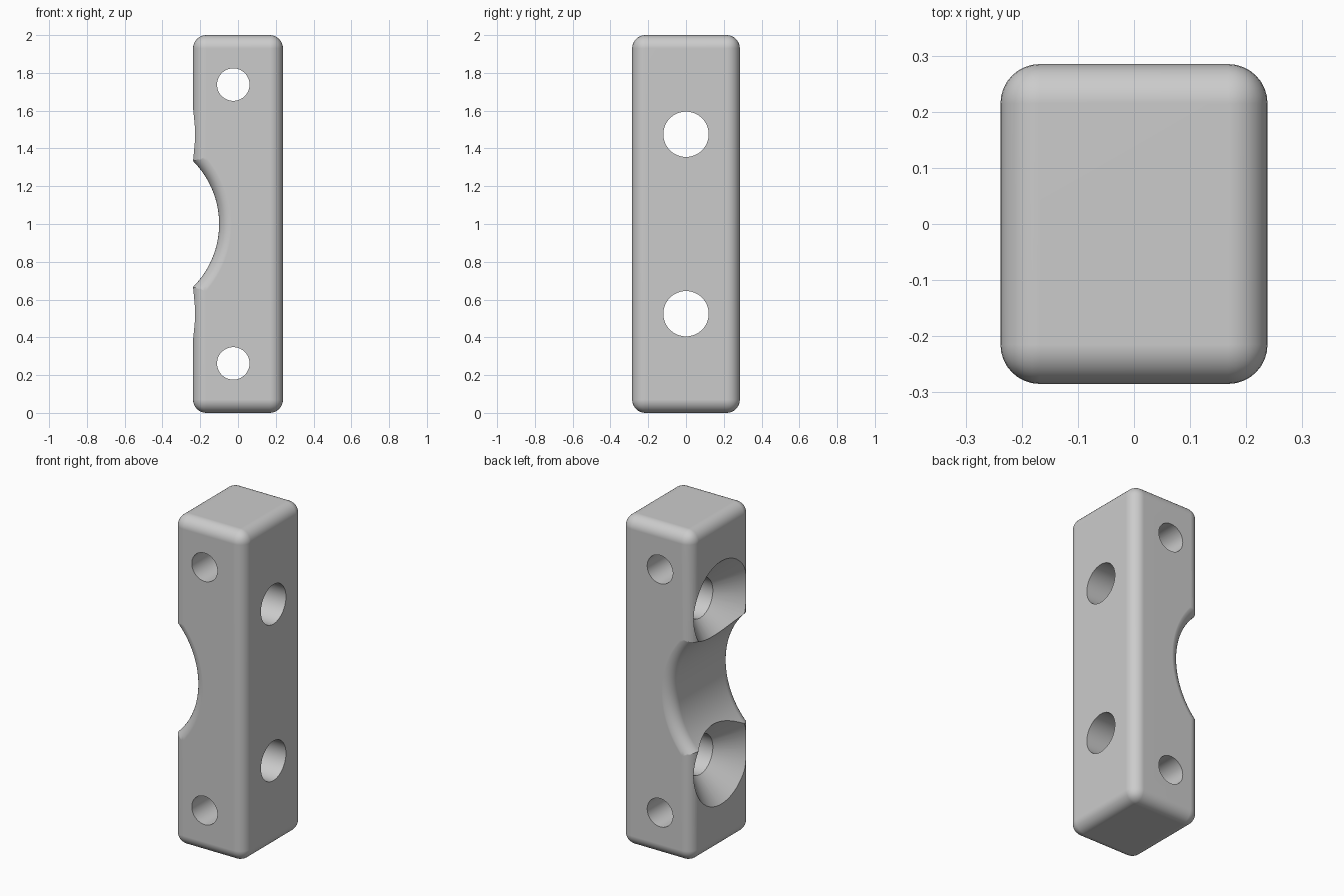
import bpy
import bmesh
from math import cos, sin, pi, radians
from mathutils import Matrix, Vector

default = bpy.data.objects.get("Cube")
if default:
    bpy.data.objects.remove(default, do_unlink=True)

W, D, H = 0.476, 0.57, 2.0   # block size
FILLET = 0.07

grey = bpy.data.materials.new("plain grey")
grey.use_nodes = True
colour = (0.6, 0.6, 0.6, 1)
grey.diffuse_color = colour
grey.node_tree.nodes["Principled BSDF"].inputs["Base Color"].default_value = colour


def make_object(name, bm):
    bmesh.ops.recalc_face_normals(bm, faces=bm.faces)
    mesh = bpy.data.meshes.new(name)
    bm.to_mesh(mesh)
    bm.free()
    mesh.materials.append(grey)
    obj = bpy.data.objects.new(name, mesh)
    bpy.context.collection.objects.link(obj)
    return obj


def lathe(name, profile, axis, centre, sides=64):
    """Closed solid turned from (radius, distance along axis) points."""
    bm = bmesh.new()
    rings = [[bm.verts.new((r * cos(2 * pi * i / sides), r * sin(2 * pi * i / sides), h))
              for i in range(sides)] for r, h in profile]
    for a, b in zip(rings, rings[1:]):
        for i in range(sides):
            j = (i + 1) % sides
            bm.faces.new((a[i], a[j], b[j], b[i]))
    bm.faces.new(rings[0])
    bm.faces.new(rings[-1])
    turn = Vector((0, 0, 1)).rotation_difference(Vector(axis)).to_matrix().to_4x4()
    bm.transform(Matrix.Translation(centre) @ turn)
    return make_object(name, bm)


# Rounded block
bm = bmesh.new()
bmesh.ops.create_cube(bm, size=1)
bm.transform(Matrix.Translation((0, 0, H / 2)) @ Matrix.Diagonal((W, D, H, 1)))
bmesh.ops.bevel(bm, geom=bm.edges[:], offset=FILLET, offset_type='OFFSET',
                segments=8, profile=0.5, affect='EDGES')
block = make_object("clamp_block", bm)

# Round saddle in the -x side, flared to round its front and back rims
saddle_radius = 0.471
flare = []
for i in range(9):
    a = radians(90) * i / 8
    flare.append((saddle_radius + FILLET * (1 - cos(a)), D / 2 - FILLET + FILLET * sin(a) + 0.0005))
flare.append((saddle_radius + FILLET, D))
profile = [(r, -h) for r, h in reversed(flare)] + flare
cutters = [lathe("saddle_cutter", profile, (0, 1, 0), (-0.571, 0, 1), 128)]

for z_sign in (-1, 1):
    # Small cross holes, front to back
    cutters.append(lathe("cross_hole_cutter", [(0.086, -D), (0.086, D)],
                         (0, 1, 0), (-0.025, 0, 1 + 0.738 * z_sign)))
    # Bolt holes, side to side, with a 45 degree countersink on -x
    bolt_r, sink_r, out = 0.12, 0.262, 0.1
    sink = [(sink_r + out, -W / 2 - out), (bolt_r, -W / 2 + sink_r - bolt_r), (bolt_r, W)]
    cutters.append(lathe("bolt_hole_cutter", sink, (1, 0, 0), (0, 0, 1 + 0.475 * z_sign)))

bpy.ops.object.select_all(action='DESELECT')
block.select_set(True)
bpy.context.view_layer.objects.active = block
for cutter in cutters:
    cutter.hide_render = True
    mod = block.modifiers.new("cut", 'BOOLEAN')
    mod.operation = 'DIFFERENCE'
    mod.solver = 'EXACT'
    mod.object = cutter
    bpy.ops.object.modifier_apply(modifier=mod.name)
    bpy.data.objects.remove(cutter, do_unlink=True)

# Smooth fillets and bores, flat main faces
bpy.ops.object.shade_smooth_by_angle(angle=radians(25))
weighted = block.modifiers.new("weighted normals", 'WEIGHTED_NORMAL')
weighted.keep_sharp = True
